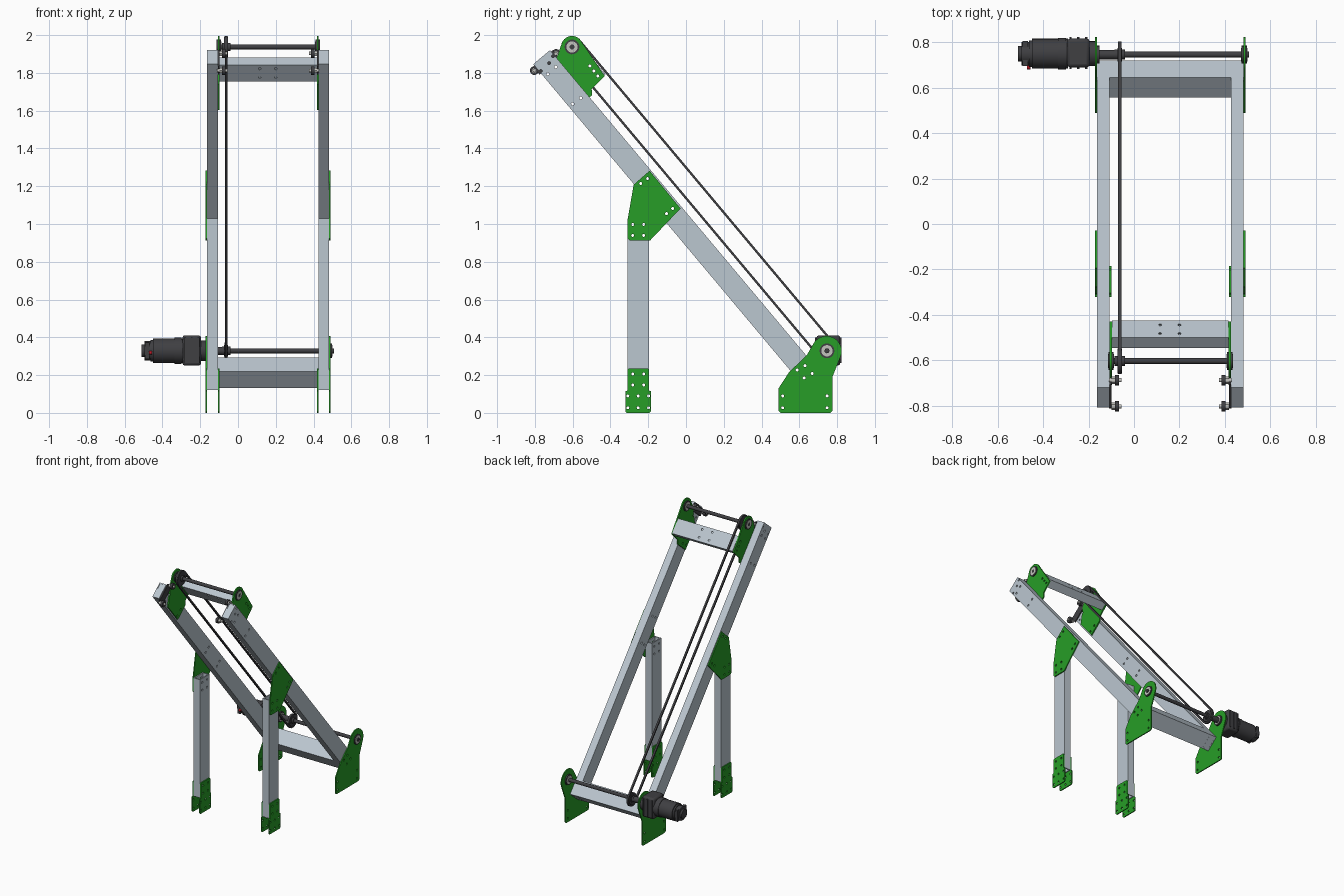
import bpy, bmesh, math
from mathutils import Matrix, Vector

if "Cube" in bpy.data.objects:
    bpy.data.objects.remove(bpy.data.objects["Cube"])

A = math.radians(50)
X, Y, Z = Vector((1, 0, 0)), Vector((0, 1, 0)), Vector((0, 0, 1))
D = Vector((0, math.cos(A), -math.sin(A)))      # down the slope
N = Vector((0, math.sin(A), math.cos(A)))       # out of the slope
SIDE, SLOPE, BEAM, UP = (Y, Z, X), (D, N, X), (N, X, D), (X, Y, Z)
MID = 0.16                                      # x of the frame's mirror plane


def material(name, rgb):
    m = bpy.data.materials.new(name)
    m.diffuse_color = (*rgb, 1)
    m.use_nodes = True
    m.node_tree.nodes["Principled BSDF"].inputs["Base Color"].default_value = m.diffuse_color
    return m


GREEN = material("green_paint", (0.02, 0.34, 0.02))
STEEL = material("pale_steel", (0.50, 0.57, 0.63))
DARK = material("dark_metal", (0.05, 0.05, 0.055))
LIGHT = material("bearing_steel", (0.55, 0.55, 0.52))
RED = material("red_plug", (0.5, 0.01, 0.02))


def arc(c, r, a0=0, a1=360, n=24):
    full = abs(a1 - a0) >= 360
    k = n if full else n - 1
    return [(c[0] + r * math.cos(math.radians(a0 + (a1 - a0) * i / k)),
             c[1] + r * math.sin(math.radians(a0 + (a1 - a0) * i / k))) for i in range(n)]


def rect(p0, p1, q0, q1):
    return [(p0, q0), (p1, q0), (p1, q1), (p0, q1)]


def add_prism(bm, pts, a, b, frame, inner=None):
    p, q, r = frame

    def loop(poly, h):
        return [bm.verts.new(p * u + q * v + r * h) for u, v in poly]

    def walls(l0, l1):
        n = len(l0)
        for i in range(n):
            j = (i + 1) % n
            bm.faces.new((l0[i], l0[j], l1[j], l1[i]))
    o0, o1 = loop(pts, a), loop(pts, b)
    walls(o0, o1)
    if inner:
        i0, i1 = loop(inner, a), loop(inner, b)
        walls(i0, i1)
        walls(o0, i0)
        walls(o1, i1)
    else:
        bm.faces.new(o0)
        bm.faces.new(o1)


def finish(name, bm, mat):
    bmesh.ops.recalc_face_normals(bm, faces=bm.faces[:])
    me = bpy.data.meshes.new(name)
    bm.to_mesh(me)
    bm.free()
    if mat:
        me.materials.append(mat)
    ob = bpy.data.objects.new(name, me)
    bpy.context.collection.objects.link(ob)
    me.polygons.foreach_set("use_smooth", [True] * len(me.polygons))
    me.set_sharp_from_angle(angle=math.radians(32))
    return ob


def prism(name, pts, a, b, frame, mat, inner=None):
    bm = bmesh.new()
    add_prism(bm, pts, min(a, b), max(a, b), frame, inner)
    return finish(name, bm, mat)


def tube(name, p0, p1, q0, q1, a, b, frame, t=0.007):
    return prism(name, rect(p0, p1, q0, q1), a, b, frame, STEEL,
                 rect(p0 + t, p1 - t, q0 + t, q1 - t))


def rod(name, c, r, x0, x1, mat=DARK, frame=SLOPE, n=24):
    return prism(name, arc(c, r, n=n), x0, x1, frame, mat)


V0, V1, U0, U1 = 0.567, 0.683, -1.934, 0.306    # beam limits on the slope
TOP, LOW = (-1.872, 0.783), (0.228, 0.783)      # shaft centres on the slope

# Plate outlines
base = [(0.49, 0.01), (0.5, 0), (0.765, 0), (0.775, 0.01), (0.775, 0.19)] + \
    arc((0.744, 0.327), 0.08, -25, 152, 20) + [(0.64, 0.306), (0.546, 0.216), (0.49, 0.13)]
gusset = [(-0.309, 0.923), (-0.299, 0.913), (-0.19, 0.913), (-0.029, 1.082),
          (-0.193, 1.282), (-0.277, 1.208), (-0.309, 1.024)]
foot = [(-0.321, 0.008), (-0.313, 0), (-0.193, 0), (-0.185, 0.008), (-0.185, 0.115),
        (-0.196, 0.118), (-0.196, 0.228), (-0.203, 0.235), (-0.303, 0.235), (-0.31, 0.228),
        (-0.31, 0.118), (-0.321, 0.115)]
head = [(-1.79, 0.577), (-1.608, 0.577), (-1.608, 0.70), (-1.635, 0.72), (-1.642, 0.817)] + \
    arc(TOP, 0.058, 75, 205, 16) + [(-1.88, 0.685)]

# Mirrored frame halves
drilled = []
for s, tag in ((-1, "left"), (1, "right")):
    def x(off, s=s):
        return MID + s * off
    xa, xb = sorted((x(0.267), x(0.323)))
    drilled += [
        tube(tag + "_sloping_beam", V0, V1, xa, xb, U0, U1, BEAM),
        tube(tag + "_leg", xa, xb, -0.31, -0.196, 0.12, 1.03, UP),
        prism(tag + "_base_plate", base, x(0.323), x(0.331), SIDE, GREEN),
        prism(tag + "_gusset_plate", gusset, x(0.323), x(0.331), SIDE, GREEN),
        prism(tag + "_outer_foot_plate", foot, x(0.323), x(0.331), SIDE, GREEN),
        prism(tag + "_inner_foot_plate", foot, x(0.259), x(0.267), SIDE, GREEN),
        prism(tag + "_head_plate", head, x(0.257), x(0.267), SLOPE, GREEN)]
    for end, u in (("upper", U0 + 0.001), ("lower", U1 - 0.006)):
        prism(f"{tag}_{end}_beam_cap", rect(V0 + .007, V1 - .007, xa + .007, xb - .007),
              u, u + 0.005, BEAM, STEEL)
    # Bearings at both shafts
    for end, c, lo, hi in (("upper", TOP, 0.25, 0.273), ("lower", LOW, 0.313, 0.337)):
        prism(f"{tag}_{end}_bearing_housing", arc(c, 0.039), x(lo), x(hi), SLOPE, DARK, arc(c, 0.03))
        prism(f"{tag}_{end}_bearing", arc(c, 0.03), x(lo - .002), x(hi + .002), SLOPE, LIGHT, arc(c, 0.013))
    # Guide wheels on the inner side of the beam head
    prism(tag + "_wheel_bracket", rect(-1.925, -1.87, V0 - 0.01, V1 + 0.01),
          x(0.259), x(0.267), SLOPE, DARK)
    for end, (cy, cz) in (("upper", (-0.688, 1.903)), ("lower", (-0.803, 1.812))):
        c = (cy, cz)
        rod(f"{tag}_{end}_wheel_axle", c, 0.009, x(0.215), x(0.27), LIGHT, SIDE, 12)
        rod(f"{tag}_{end}_guide_wheel", c, 0.023, x(0.226), x(0.244), DARK, SIDE)
        rod(f"{tag}_{end}_wheel_hub", c, 0.016, x(0.244), x(0.259), LIGHT, SIDE, 6)

# Bolt holes through beams and plates (y, z)
holes = [(y, z) for y in (-0.282, -0.224) for z in (0.148, 0.206, 0.94, 0.998)]
holes += [(y, z) for y in (-0.308, -0.253, -0.198) for z in (0.027, 0.09)]
holes += [(y, z) for y in (0.512, 0.747) for z in (0.027, 0.09)]
holes += [(-0.24, 1.214), (-0.203, 1.24), (-0.103, 1.055), (-0.071, 1.082),
          (0.588, 0.227), (0.63, 0.25), (0.625, 0.185), (0.668, 0.208),
          (-0.768, 1.81), (-0.725, 1.852), (-0.704, 1.889), (-0.689, 1.831), (-0.731, 1.794),
          (-0.6, 1.636), (-0.557, 1.667), (-0.509, 1.837), (-0.488, 1.81), (-0.467, 1.783)]
bm = bmesh.new()
for h in holes:
    add_prism(bm, arc(h, 0.008, n=10), -0.3, 0.6, SIDE)
side_cut = finish("side_hole_cutter", bm, None)

# Cross beams
lower_cross = tube("lower_cross_beam", U1 - 0.116, U1 - 0.001, V0, V1, -0.107, 0.427, SLOPE)
upper_cross = tube("upper_cross_beam", -1.762, -1.647, 0.766, 0.826, -0.097, 0.417, SLOPE)
bm = bmesh.new()
for hx in (0.115, 0.2):
    for u in (-1.735, -1.675):
        add_prism(bm, arc((hx, -u), 0.007, n=10), 0.5, 0.9, (X, -D, N))
cross_cut = finish("cross_hole_cutter", bm, None)

for ob, cut in [(o, side_cut) for o in drilled] + [(upper_cross, cross_cut)]:
    mod = ob.modifiers.new("holes", "BOOLEAN")
    mod.operation, mod.solver, mod.object = "DIFFERENCE", "EXACT", cut
deps = bpy.context.evaluated_depsgraph_get()
for ob in drilled + [upper_cross]:
    me = bpy.data.meshes.new_from_object(ob.evaluated_get(deps))
    ob.modifiers.clear()
    ob.data = me
    me.set_sharp_from_angle(angle=math.radians(32))
for cut in (side_cut, cross_cut):
    bpy.data.objects.remove(cut)

# Shafts, collars and pulleys
rod("upper_shaft", TOP, 0.013, -0.115, 0.433)
rod("lower_shaft", LOW, 0.013, -0.2, 0.507)
rod("drive_sleeve", LOW, 0.021, -0.2, -0.085)
for end, c in (("upper", TOP), ("lower", LOW)):
    rod(end + "_pulley", c, 0.044, -0.071, -0.055)
    rod(end + "_pulley_hub", c, 0.022, -0.085, -0.04)
    for i, px in enumerate((-0.073, -0.056)):
        rod(f"{end}_pulley_flange_{i + 1}", c, 0.03 if c is LOW else 0.055, px, px + 0.003)


# Belt loop
def track(r):
    return arc(TOP, r, 90, 270, 20) + arc(LOW, r, -90, 90, 20)


prism("belt", track(0.058), -0.07, -0.056, SLOPE, DARK, track(0.046))

# Gear motor
M = (0.750, 0.329)
for name, r, x0, x1 in (("motor_flange", 0.055, -0.2, -0.172), ("motor_body", 0.066, -0.45, -0.29),
                        ("motor_body_rim", 0.070, -0.335, -0.3), ("motor_rear_collar", 0.058, -0.462, -0.45),
                        ("motor_rear_cap", 0.052, -0.496, -0.46), ("motor_tail", 0.034, -0.511, -0.494)):
    rod(name, M, r, x0, x1, DARK, SIDE, 32)
gearbox = prism("gearbox", rect(0.69, 0.817, 0.25, 0.411), -0.295, -0.195, SIDE, DARK)
bev = gearbox.modifiers.new("bevel", "BEVEL")
bev.width, bev.segments = 0.014, 2
for i, gx in enumerate((-0.28, -0.245, -0.21)):
    prism(f"gearbox_rib_{i + 1}", rect(0.683, 0.823, 0.265, 0.398), gx - 0.005, gx + 0.005, SIDE, DARK)
prism("motor_terminal_block", rect(0.695, 0.805, 0.285, 0.373), -0.492, -0.468, SIDE, DARK)
rod("motor_plug", (0.69, 0.318), 0.009, -0.472, -0.455, RED, SIDE, 12)
